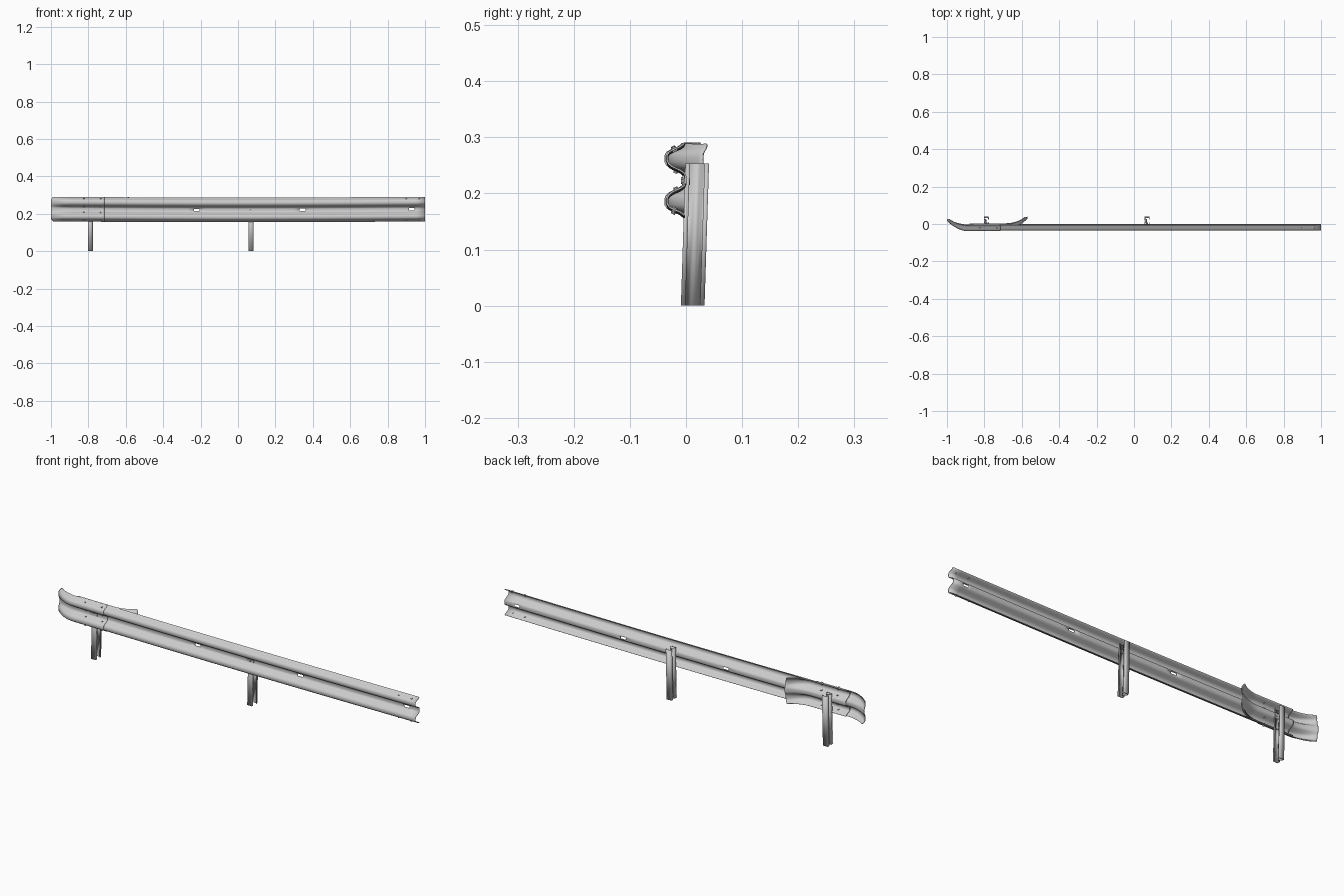
import bpy, bmesh, math
from mathutils import Matrix, Vector

if "Cube" in bpy.data.objects:
    bpy.data.objects.remove(bpy.data.objects["Cube"])

ZC = 0.225   # height of the rail centreline
# half of the W cross-section: (height from centreline, y)
HALF = [(0.0, -.001), (.006, -.001), (.011, -.003), (.016, -.010), (.023, -.025), (.028, -.031),
        (.034, -.0335), (.043, -.0335), (.049, -.030), (.053, -.023), (.058, -.011), (.062, -.005), (.065, -.003)]
PROFILE = [(-h, y) for h, y in reversed(HALF[1:])] + HALF


def finish(bm, name, angle=35):
    me = bpy.data.meshes.new(name)
    bmesh.ops.recalc_face_normals(bm, faces=bm.faces)
    bm.to_mesh(me)
    bm.free()
    ob = bpy.data.objects.new(name, me)
    bpy.context.collection.objects.link(ob)
    bpy.ops.object.select_all(action='DESELECT')
    bpy.context.view_layer.objects.active = ob
    ob.select_set(True)
    bpy.ops.object.shade_smooth_by_angle(angle=math.radians(angle))
    return ob


def sag(x):
    return -0.004 * math.cos(x * math.pi / 2) if abs(x) < 1 else 0


def wave_y(h):
    for (a, ya), (b, yb) in zip(PROFILE, PROFILE[1:]):
        if a <= h <= b:
            return ya + (yb - ya) * (h - a) / (b - a)


def panel(name, x0, x1, offset, slots=(), flare=None, flare_y=.03):
    """W-shaped sheet from x0 to x1; flare = (start, end) flattens and bends it back."""
    xs = {round(x0 + (x1 - x0) * i / 40, 4) for i in range(41)}
    for s in slots:
        xs = {x for x in xs if abs(x - s) > .018} | {s - .015, s + .015}
    bm = bmesh.new()
    rows = []
    for x in sorted(xs):
        f = 0
        if flare:
            f = min(1, max(0, (x - flare[0]) / (flare[1] - flare[0])))
        row = []
        for h, y in PROFILE:
            corner = .014 * f ** 3 * (abs(h) / .065) ** 8
            px = x + corner * (1 if flare and flare[1] < flare[0] else -1)
            py = y * (1 - .75 * f * f) + offset + flare_y * f ** 1.7
            row.append(bm.verts.new((px, py, ZC + h + sag(x))))
        rows.append(row)
    for a, b in zip(rows, rows[1:]):
        mid = (a[0].co.x + b[0].co.x) / 2
        for j in range(len(PROFILE) - 1):
            hm = (PROFILE[j][0] + PROFILE[j + 1][0]) / 2
            if abs(hm) < .006 and any(abs(mid - s) < .014 for s in slots):
                continue                       # open slot
            bm.faces.new((a[j], b[j], b[j + 1], a[j + 1]))
    ob = finish(bm, name)
    m = ob.modifiers.new("sheet thickness", 'SOLIDIFY')
    m.thickness = .003
    m.offset = 0
    return ob


# main rail, front terminal and rear flared splice
panel("main_rail", -.88, 1.0, 0, slots=(-.22, .345, .93))
panel("front_end_terminal", -1.0, -.715, -.0035, flare=(-.89, -1.0))
panel("rear_flared_splice", -.88, -.57, .0035, flare=(-.68, -.57), flare_y=.035)


# sigma-section posts, leaning back slightly
SIGMA = [(.012, .008), (.012, .001), (-.012, .001), (-.012, .013), (-.001, .018),
         (-.001, .025), (-.012, .030), (-.012, .041), (.012, .041), (.012, .034)]


def post(name, x):
    bm = bmesh.new()
    rows = []
    for z in (0, .253):
        lean = .008 * (z / .253 - 1)
        rows.append([bm.verts.new((x + px, py - .001 + lean, z)) for px, py in SIGMA])
    a, b = rows
    for j in range(len(SIGMA) - 1):
        bm.faces.new((a[j], a[j + 1], b[j + 1], b[j]))
    ob = finish(bm, name, 30)
    m = ob.modifiers.new("sheet thickness", 'SOLIDIFY')
    m.thickness = .003
    m.offset = 0


post("left_post", -.79)
post("middle_post", .07)


def bolts(name, spots, r=.005, length=.014):
    """Domed bolts through the sheet, square to the local slope."""
    bm = bmesh.new()
    for x, h in spots:
        slope = (wave_y(h + .003) - wave_y(h - .003)) / .006
        n = Vector((0, -1, slope))
        rot = n.to_track_quat('Z', 'Y').to_matrix().to_4x4()
        mat = Matrix.Translation((x, wave_y(h), ZC + h + sag(x))) @ rot
        bmesh.ops.create_cone(bm, cap_ends=True, segments=10, radius1=r, radius2=r * .75,
                              depth=length, matrix=mat)
    finish(bm, name)


# splice bolts at both rail ends, and wide-headed post bolts
bolts("splice_bolts", [(x, h) for x in (-.825, -.735) for h in (-.054, -.019, .019, .054)])
bolts("right_end_bolts", [(x, h) for x in (.90, .97) for h in (-.054, .054)], length=.009)
bolts("post_bolts", [(-.79, 0), (.07, 0)], r=.006, length=.016)

# oblong washers under the post bolts
bm = bmesh.new()
for x, y in ((-.79, -.007), (.07, -.0035)):
    bmesh.ops.create_cube(bm, size=1, matrix=Matrix.Translation((x, y, ZC + sag(x))) @
                          Matrix.Diagonal((.04, .003, .011, 1)))
finish(bm, "post_bolt_washers")
